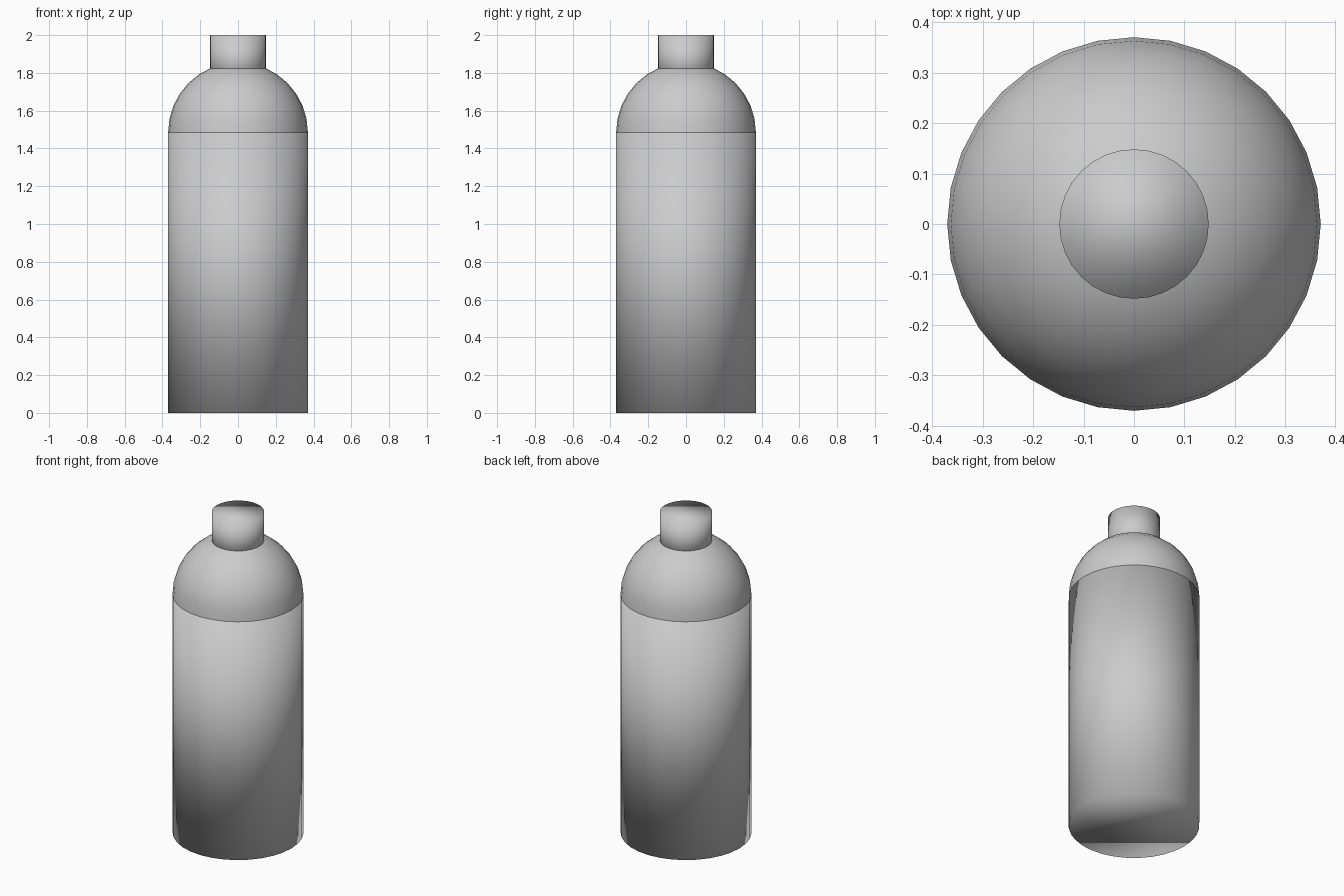
import bpy

if "Cube" in bpy.data.objects:
    bpy.data.objects.remove(bpy.data.objects["Cube"])

R = 0.37          # body radius
SHOULDER = 1.485  # height where the dome starts
NECK_R = 0.148


def finish(name):
    bpy.context.object.name = name
    bpy.ops.object.shade_smooth()


def cylinder(name, radius, z0, z1):
    bpy.ops.mesh.primitive_cylinder_add(vertices=32, radius=radius, depth=z1 - z0,
                                        location=(0, 0, (z0 + z1) / 2))
    finish(name)


# straight body
cylinder("bottle_body", R, 0, SHOULDER)

# rounded shoulder, its lower half hidden in the body
bpy.ops.mesh.primitive_uv_sphere_add(segments=32, ring_count=16, radius=R,
                                     location=(0, 0, SHOULDER))
finish("bottle_shoulder")

# keep only the upper half of the shoulder
mesh = bpy.context.object.data
import bmesh
bm = bmesh.new()
bm.from_mesh(mesh)
bmesh.ops.delete(bm, geom=[v for v in bm.verts if v.co.z < -1e-4], context='VERTS')
bm.to_mesh(mesh)
bm.free()

# neck
cylinder("bottle_neck", NECK_R, 1.74, 2.0)
